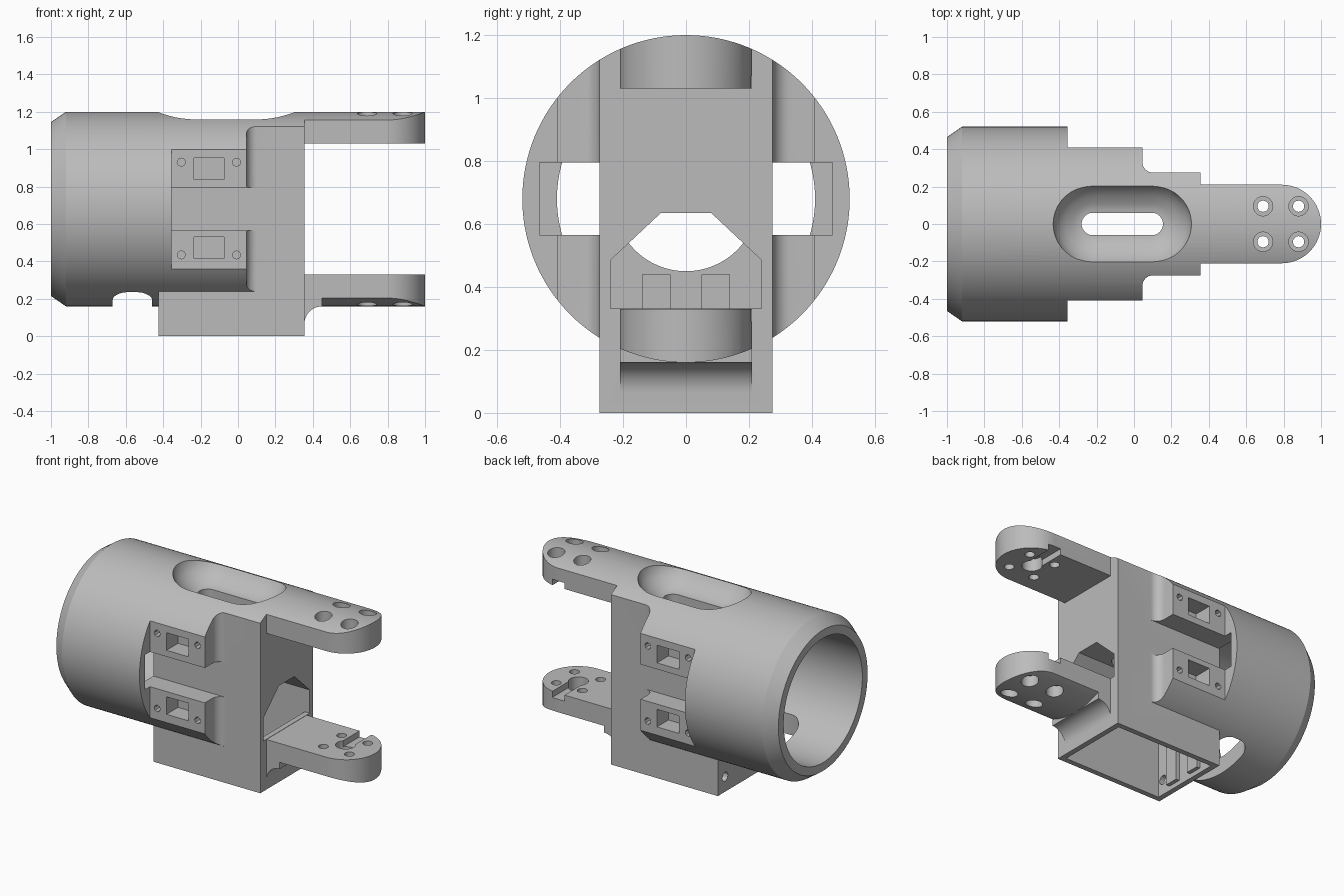
import bpy, bmesh
from math import sin, cos, pi
from mathutils import Vector

if "Cube" in bpy.data.objects:
    bpy.data.objects.remove(bpy.data.objects["Cube"])

grey = bpy.data.materials.new("plain grey")
grey.use_nodes = True
colour = (0.5, 0.5, 0.5, 1)
grey.diffuse_color = colour
grey.node_tree.nodes["Principled BSDF"].inputs["Base Color"].default_value = colour

AXIS = 0.68   # height of the barrel axis
R = 0.52      # barrel radius


def loft(name, sections, axis):
    """Solid through (outline, position) sections stacked along an axis."""
    place = {"x": lambda a, b, t: (t, a, b),
             "y": lambda a, b, t: (a, t, b),
             "z": lambda a, b, t: (a, b, t)}[axis]
    bm = bmesh.new()
    rings = [[bm.verts.new(place(a, b, t)) for a, b in pts] for pts, t in sections]
    for low, high in zip(rings, rings[1:]):
        n = len(low)
        for i in range(n):
            j = (i + 1) % n
            bm.faces.new((low[i], low[j], high[j], high[i]))
    bm.faces.new(rings[0])
    bm.faces.new(rings[-1])
    bmesh.ops.recalc_face_normals(bm, faces=bm.faces)
    mesh = bpy.data.meshes.new(name)
    bm.to_mesh(mesh)
    bm.free()
    mesh.materials.append(grey)
    ob = bpy.data.objects.new(name, mesh)
    bpy.context.collection.objects.link(ob)
    return ob


def prism(name, pts, axis, lo, hi):
    return loft(name, [(pts, lo), (pts, hi)], axis)


def box(name, x, y, z):
    return prism(name, [(x[0], y[0]), (x[1], y[0]), (x[1], y[1]), (x[0], y[1])], "z", *z)


def arc(ca, cb, r, start, end, n):
    return [(ca + r * cos(start + (end - start) * i / n),
             cb + r * sin(start + (end - start) * i / n)) for i in range(n + 1)]


def circle(ca, cb, r, n=32):
    return arc(ca, cb, r, 0, 2 * pi, n)[:-1]


def stadium(x0, x1, r, n=20):
    return arc(x1, 0, r, -pi / 2, pi / 2, n) + arc(x0, 0, r, pi / 2, 3 * pi / 2, n)


def combine(target, tool, operation):
    mod = target.modifiers.new(operation.lower(), "BOOLEAN")
    mod.operation = operation
    mod.solver = "EXACT"
    mod.object = tool
    bpy.context.view_layer.objects.active = target
    bpy.ops.object.modifier_apply(modifier=mod.name)
    bpy.data.objects.remove(tool)


def cut(tool):
    combine(body, tool, "DIFFERENCE")


def add(tool):
    combine(body, tool, "UNION")


# Chamfered barrel
body = loft("barrel_housing", [(circle(0, AXIS, r, 128), x) for x, r in
                               ((-1, 0.465), (-0.92, R), (1.1, R))], "x")

# Stepped plan outline with round arm tips
half = [(-1.1, 0.6), (-0.355, 0.6), (-0.355, 0.41), (0.045, 0.41)]
half += arc(0.1, 0.33, 0.055, pi, 1.5 * pi, 8)
half += [(0.355, 0.275), (0.355, 0.21)]
tip = arc(0.79, 0, 0.21, pi / 2, -pi / 2, 32)
outline = half + tip + [(x, -y) for x, y in reversed(half)]
combine(body, prism("plan_outline", outline, "z", 0, 1.4), "INTERSECT")

# Lower box and the gap between the arms
add(box("lower_box", (-0.425, 0.355), (-0.275, 0.275), (0, AXIS)))
cut(box("arm_gap", (0.355, 1.2), (-0.7, 0.7), (0.33, 1.03)))

# Curved gusset below the lower arm
gusset = [(0.34, 0.25), (0.45, 0.25)] + arc(0.45, 0.065, 0.095, pi / 2, pi, 12) + [(0.34, 0.065)]
add(prism("arm_gusset", gusset, "y", -0.21, 0.21))

# Main bore, shaft hole and drain opening in the barrel
cut(prism("bore", circle(0, AXIS, 0.41, 96), "x", -1.1, -0.425))
cut(prism("shaft_hole", circle(0, AXIS, 0.23, 64), "x", -0.5, -0.38))
corner = 0.08
opening = []
for k, (sx, sy) in enumerate(((1, 1), (-1, 1), (-1, -1), (1, -1))):
    opening += arc(-0.565 + sx * (0.105 - corner), sy * (0.27 - corner),
                   corner, k * pi / 2, (k + 1) * pi / 2, 8)
cut(prism("bottom_opening", opening, "z", 0.1, 0.5))

# Cavity in the lower box, open below and towards the arms
def cavity_profile(bottom):
    right = [(0.24, bottom), (0.24, 0.485), (0.08, 0.635)]
    return right + [(-y, z) for y, z in reversed(right)]


cut(prism("cavity", cavity_profile(-0.1), "x", -0.39, 0.32))
cut(prism("cavity_mouth", cavity_profile(0.332), "x", 0.3, 0.4))

# Dished slot on top
dish = [(0.225, 1.23), (0.21, 1.17), (0.185, 1.13), (0.15, 1.1), (0.11, 1.075), (0.075, 1.06)]
cut(loft("dish", [(stadium(-0.215, 0.09, r), z) for r, z in dish], "z"))
cut(prism("top_slot", stadium(-0.22, 0.095, 0.06), "z", 0.55, 1.3))

# Side channels, windows and screw holes
for s in (-1, 1):
    def span(a, b):
        return tuple(sorted((s * a, s * b)))
    cut(box("side_channel", (-0.355, 0.2), span(0.275, 0.6), (0.565, 0.795)))
    cut(box("channel_pocket", (-0.5, -0.3), span(0.275, 0.465), (0.565, 0.795)))
    for z, screw_z in ((0.4725, 0.435), (0.895, 0.93)):
        cut(box("window", (-0.235, -0.075), span(0.29, 0.5), (z - 0.058, z + 0.058)))
        for x in (-0.303, -0.008):
            cut(prism("side_screw", circle(x, screw_z, 0.022, 8), "y", *span(0.3, 0.5)))
    cut(prism("box_screw", circle(s * 0.2, 0.1, 0.03, 12), "x", -0.5, -0.36))

# Ribs on the inner end wall
for s in (-1, 1):
    add(box("wall_rib", (-0.4, -0.365), tuple(sorted((s * 0.05, s * 0.14))), (0.03, 0.44)))

# Arm screws with counterbores, and the horn recess on each inner face
for x in (0.69, 0.88):
    for y in (-0.095, 0.095):
        cut(prism("arm_screw", circle(x, y, 0.03, 20), "z", 0.1, 1.3))
        for lo, hi in ((0.1, 0.235), (1.125, 1.3)):
            cut(prism("counterbore", circle(x, y, 0.052, 24), "z", lo, hi))
for lo, hi in ((0.29, 0.4), (0.96, 1.07)):
    cut(box("horn_slot", (0.74, 0.83), (0, 0.3), (lo, hi)))
for lo, hi in ((0.25, 0.4), (0.96, 1.11)):
    cut(prism("horn_seat", circle(0.785, 0, 0.06, 32), "z", lo, hi))

# Smooth shading with sharp edges kept
bpy.ops.object.select_all(action="DESELECT")
body.select_set(True)
bpy.context.view_layer.objects.active = body
bpy.ops.object.shade_smooth_by_angle(angle=0.5)
